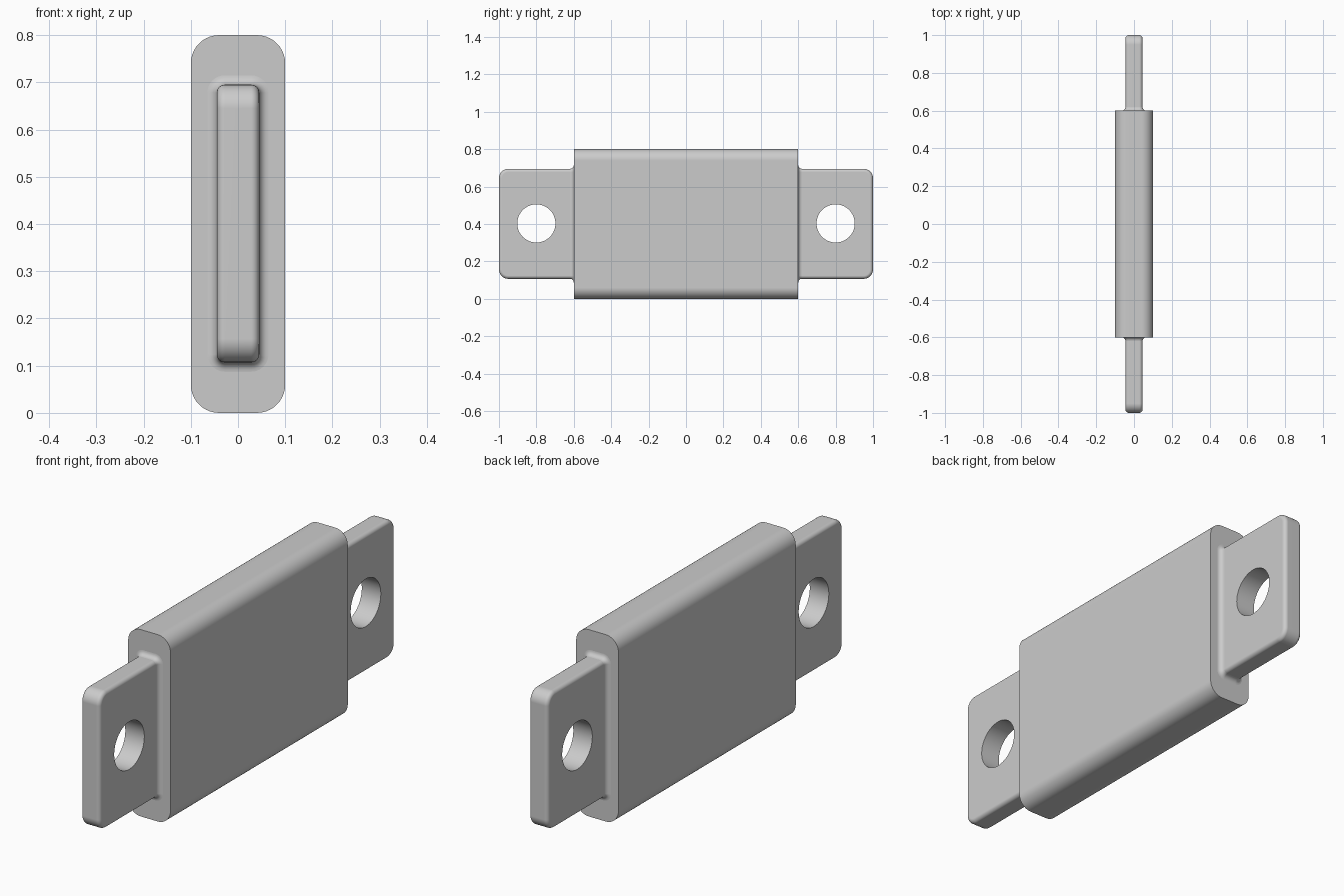
import bpy, bmesh, math

if "Cube" in bpy.data.objects:
    bpy.data.objects.remove(bpy.data.objects["Cube"])

grey = bpy.data.materials.new("light grey")
grey.diffuse_color = (0.6, 0.6, 0.6, 1)
grey.use_nodes = True
grey.node_tree.nodes["Principled BSDF"].inputs["Base Color"].default_value = grey.diffuse_color
MID = 0.401  # height of the tab centre line


def rounded_rect(a0, a1, b0, b1, radii, n=10):
    """Counter-clockwise outline; radii start at the (a1, b1) corner."""
    corners = [(a1, b1, -1, -1), (a0, b1, 1, -1), (a0, b0, 1, 1), (a1, b0, -1, 1)]
    pts = []
    for k, ((a, b, sa, sb), r) in enumerate(zip(corners, radii)):
        for i in range(n + 1):
            t = math.pi / 2 * (k + i / n)
            pts.append((a + sa * r + r * math.cos(t), b + sb * r + r * math.sin(t)))
    return pts


def loft(name, rings, caps=True):
    bm = bmesh.new()
    rows = [[bm.verts.new(p) for p in ring] for ring in rings]
    for r0, r1 in zip(rows, rows[1:]):
        for i in range(len(r0)):
            j = (i + 1) % len(r0)
            bm.faces.new((r0[i], r0[j], r1[j], r1[i]))
    if caps:
        bm.faces.new(rows[0][::-1])
        bm.faces.new(rows[-1])
    bmesh.ops.remove_doubles(bm, verts=bm.verts, dist=1e-5)
    bmesh.ops.recalc_face_normals(bm, faces=bm.faces)
    me = bpy.data.meshes.new(name)
    bm.to_mesh(me)
    bm.free()
    me.materials.append(grey)
    ob = bpy.data.objects.new(name, me)
    bpy.context.collection.objects.link(ob)
    return ob


def select(ob):
    bpy.ops.object.select_all(action='DESELECT')
    ob.select_set(True)
    bpy.context.view_layer.objects.active = ob


def smooth(ob):
    select(ob)
    bpy.ops.object.shade_smooth_by_angle(angle=math.radians(35))
    ob.modifiers.new("even shading", 'WEIGHTED_NORMAL').keep_sharp = True


# Body: rounded slab with sharp end faces
section = rounded_rect(-0.1, 0.1, 0, 0.8, [0.06] * 4)
smooth(loft("body", [[(x, y, z) for x, z in section] for y in (-0.6, 0.6)]))

# Mounting tab: plate with rounded outer corners and softened edges
HX, HZ, R, STEPS = 0.045, 0.294, 0.017, 6
rings = []
for side in (-1, 1):
    for i in range(STEPS + 1):
        t = math.pi / 2 * (i / STEPS if side < 0 else 1 - i / STEPS)
        d = R * (1 - math.sin(t))
        x = side * (HX - R + R * math.cos(t))
        ring = rounded_rect(0.58, 1 - d, MID - HZ + d, MID + HZ - d,
                            [0.05 - d, 0, 0, 0.05 - d])
        rings.append([(x, y, z) for y, z in ring])
tab = loft("front_tab", rings)

# Bolt hole through the tab
bpy.ops.mesh.primitive_cylinder_add(vertices=48, radius=0.102, depth=0.4,
                                    location=(0, 0.8, MID + 0.002),
                                    rotation=(0, math.pi / 2, 0))
cutter = bpy.context.object
cutter.data.materials.append(grey)
mod = tab.modifiers.new("hole", 'BOOLEAN')
mod.operation, mod.solver, mod.object = 'DIFFERENCE', 'EXACT', cutter
select(tab)
bpy.ops.object.modifier_apply(modifier="hole")
bpy.data.objects.remove(cutter)
smooth(tab)

# Fillet where the tab meets the body
F = 0.02
rings = []
for i in range(7):
    t = math.pi / 2 * i / 6
    d = F * (1 - math.sin(t))
    y = 0.6 + F * (1 - math.cos(t))
    ring = rounded_rect(-HX - d, HX + d, MID - HZ - d, MID + HZ + d, [R + d] * 4, STEPS)
    rings.append([(x, y, z) for x, z in ring][::-1])
fillet = loft("front_fillet", rings, caps=False)
# Make the open collar face outward, away from the tab
if sum(p.normal.y for p in fillet.data.polygons) < 0:
    fillet.data.flip_normals()
smooth(fillet)

# Same tab and fillet on the opposite end
for ob, name in ((tab, "back_tab"), (fillet, "back_fillet")):
    twin = ob.copy()
    twin.name = name
    bpy.context.collection.objects.link(twin)
    ob.rotation_euler.z = math.pi
